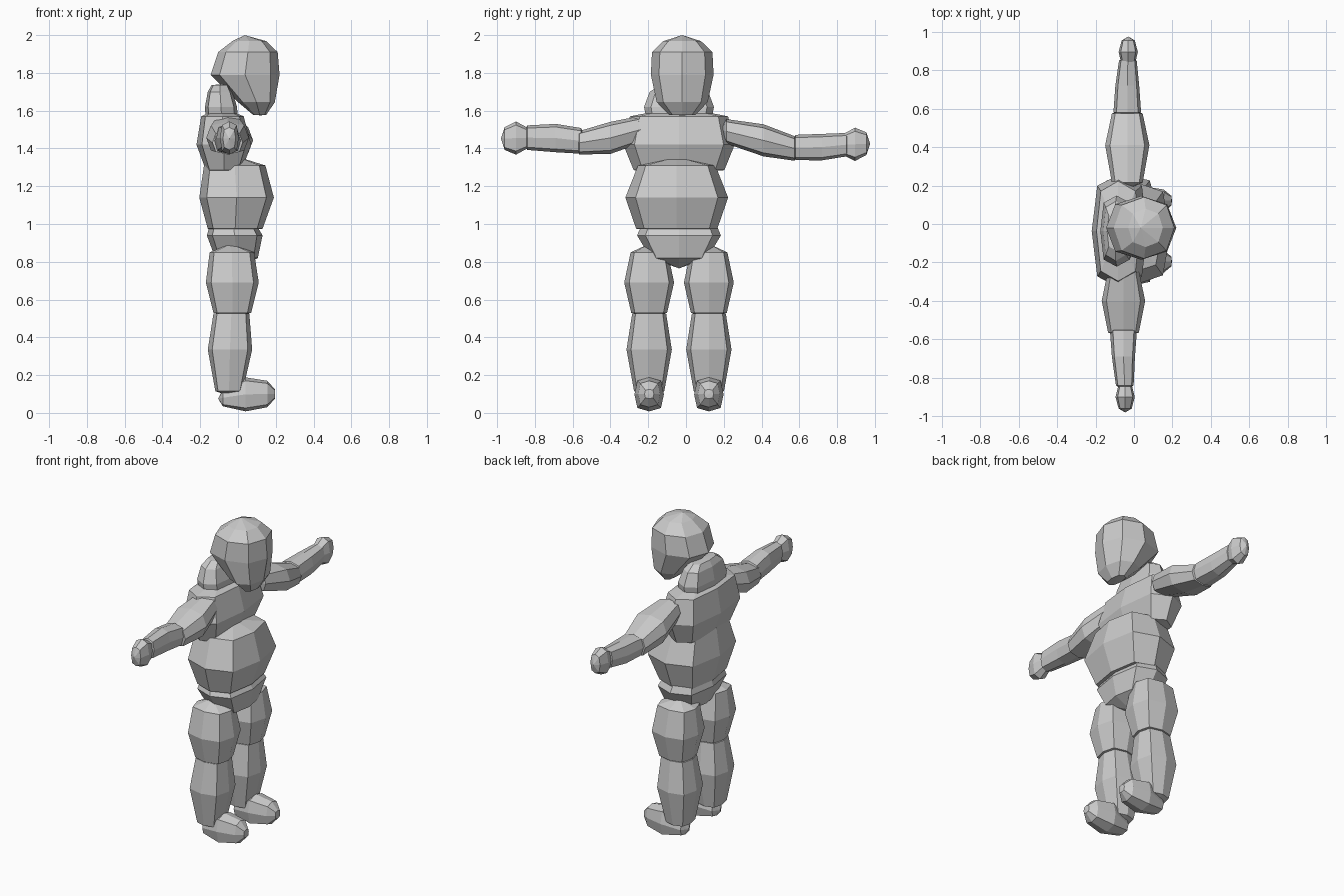
import bpy, bmesh
from math import cos, sin, pi

MID = -0.037   # the body is symmetric about this y


def loft(name, axis, rings, diag=0.84):
    """Eight-sided faceted blob. Each ring is x, y, z, r1, r2 across the axis;
    a ring with zero radii becomes a tip."""
    u, v = [i for i in range(3) if i != axis]
    bm = bmesh.new()
    loops = []
    for x, y, z, a, b in rings:
        loop = []
        for k in range(8):
            t = k * pi / 4
            f = diag / 0.7071 if k % 2 else 1
            p = [x, y, z]
            p[u] += a * cos(t) * f
            p[v] += b * sin(t) * f
            loop.append(bm.verts.new(p))
        loops.append(loop)
    for lo, hi in zip(loops, loops[1:]):
        for k in range(8):
            j = (k + 1) % 8
            bm.faces.new((lo[k], lo[j], hi[j], hi[k]))
    bmesh.ops.remove_doubles(bm, verts=bm.verts[:], dist=0.0005)
    bmesh.ops.recalc_face_normals(bm, faces=bm.faces[:])
    mesh = bpy.data.meshes.new(name)
    bm.to_mesh(mesh)
    bm.free()
    ob = bpy.data.objects.new(name, mesh)
    bpy.context.collection.objects.link(ob)
    return ob


def upright(name, y, rows, diag=0.8):
    """Vertical part from rows of z, x min, x max, half width in y."""
    return loft(name, 2, [((lo + hi) / 2, y, z, (hi - lo) / 2, w)
                          for z, lo, hi, w in rows], diag)


# head, tilted forward with the chin in front
upright("head", -0.02, [
    (1.575, 0.12, 0.12, 0), (1.578, 0.08, 0.15, 0.07),
    (1.645, 0.0, 0.195, 0.135), (1.79, -0.145, 0.22, 0.166),
    (1.91, -0.105, 0.21, 0.16), (1.968, -0.03, 0.15, 0.10),
    (2.0, 0.035, 0.035, 0)], 0.74)

# torso
upright("neck", MID, [
    (1.52, -0.09, -0.09, 0), (1.54, -0.17, 0.0, 0.17),
    (1.62, -0.175, -0.005, 0.185), (1.70, -0.16, -0.03, 0.155),
    (1.735, -0.14, -0.05, 0.10), (1.74, -0.095, -0.095, 0)])
upright("chest", MID, [
    (1.265, -0.08, -0.08, 0), (1.285, -0.17, 0.02, 0.24),
    (1.42, -0.22, 0.07, 0.295), (1.57, -0.195, 0.03, 0.26),
    (1.62, -0.09, -0.09, 0)])
upright("belly", MID - 0.012, [
    (0.96, -0.01, -0.01, 0), (0.975, -0.16, 0.13, 0.215),
    (1.14, -0.205, 0.19, 0.272), (1.31, -0.18, 0.145, 0.205),
    (1.355, 0.0, 0.0, 0)])
upright("pelvis", MID, [
    (0.765, 0.0, 0.0, 0), (0.82, -0.12, 0.105, 0.15),
    (0.94, -0.165, 0.13, 0.222), (0.99, -0.15, 0.10, 0.2),
    (1.01, -0.02, -0.02, 0)])

# legs and feet
for side, s in (("left", 1), ("right", -1)):
    y = MID + s * 0.158
    upright(side + "_thigh", y, [
        (0.51, -0.03, -0.03, 0), (0.53, -0.13, 0.07, 0.095),
        (0.69, -0.17, 0.11, 0.132), (0.85, -0.15, 0.085, 0.098),
        (0.895, -0.04, -0.04, 0)])
    upright(side + "_shin", y, [
        (0.09, -0.05, -0.05, 0), (0.115, -0.12, 0.025, 0.08),
        (0.335, -0.16, 0.075, 0.12), (0.525, -0.13, 0.06, 0.09),
        (0.54, -0.04, -0.04, 0)])
    loft(side + "_foot", 0, [
        (-0.105, y, 0.075, 0, 0), (-0.08, y, 0.08, 0.05, 0.045),
        (0.04, y, 0.098, 0.078, 0.09), (0.155, y, 0.10, 0.058, 0.07),
        (0.195, y, 0.10, 0.025, 0.025), (0.197, y, 0.10, 0, 0)], 0.8)

# arms: each row is y, z, x, half width in x, half height in z
ARMS = {
    "left": (
        [(0.18, 1.50, -0.035, 0, 0), (0.215, 1.49, -0.035, 0.08, 0.065),
         (0.41, 1.443, -0.035, 0.115, 0.085), (0.575, 1.40, -0.035, 0.08, 0.065),
         (0.60, 1.395, -0.035, 0, 0)],
        [(0.55, 1.405, -0.035, 0, 0), (0.58, 1.405, -0.035, 0.072, 0.067),
         (0.72, 1.407, -0.035, 0.062, 0.07), (0.85, 1.42, -0.032, 0.046, 0.062),
         (0.88, 1.42, -0.032, 0, 0)],
        [(0.81, 1.42, -0.03, 0, 0), (0.83, 1.42, -0.03, 0.035, 0.055),
         (0.895, 1.422, -0.03, 0.05, 0.088), (0.955, 1.425, -0.03, 0.034, 0.06),
         (0.975, 1.425, -0.03, 0, 0)]),
    "right": (
        [(-0.21, 1.525, -0.055, 0, 0), (-0.24, 1.50, -0.055, 0.08, 0.072),
         (-0.40, 1.456, -0.055, 0.113, 0.085), (-0.565, 1.43, -0.055, 0.08, 0.062),
         (-0.585, 1.42, -0.055, 0, 0)],
        [(-0.53, 1.44, -0.055, 0, 0), (-0.555, 1.44, -0.055, 0.07, 0.068),
         (-0.69, 1.455, -0.055, 0.06, 0.075), (-0.84, 1.457, -0.048, 0.046, 0.065),
         (-0.87, 1.457, -0.048, 0, 0)],
        [(-0.825, 1.455, -0.046, 0, 0), (-0.84, 1.455, -0.046, 0.035, 0.055),
         (-0.90, 1.455, -0.046, 0.05, 0.088), (-0.96, 1.452, -0.046, 0.034, 0.06),
         (-0.98, 1.452, -0.046, 0, 0)]),
}
for side, parts in ARMS.items():
    for label, rows in zip(("upper_arm", "forearm", "hand"), parts):
        loft(side + "_" + label, 1,
             [(x, y, z, a, b) for y, z, x, a, b in rows], 0.78)
